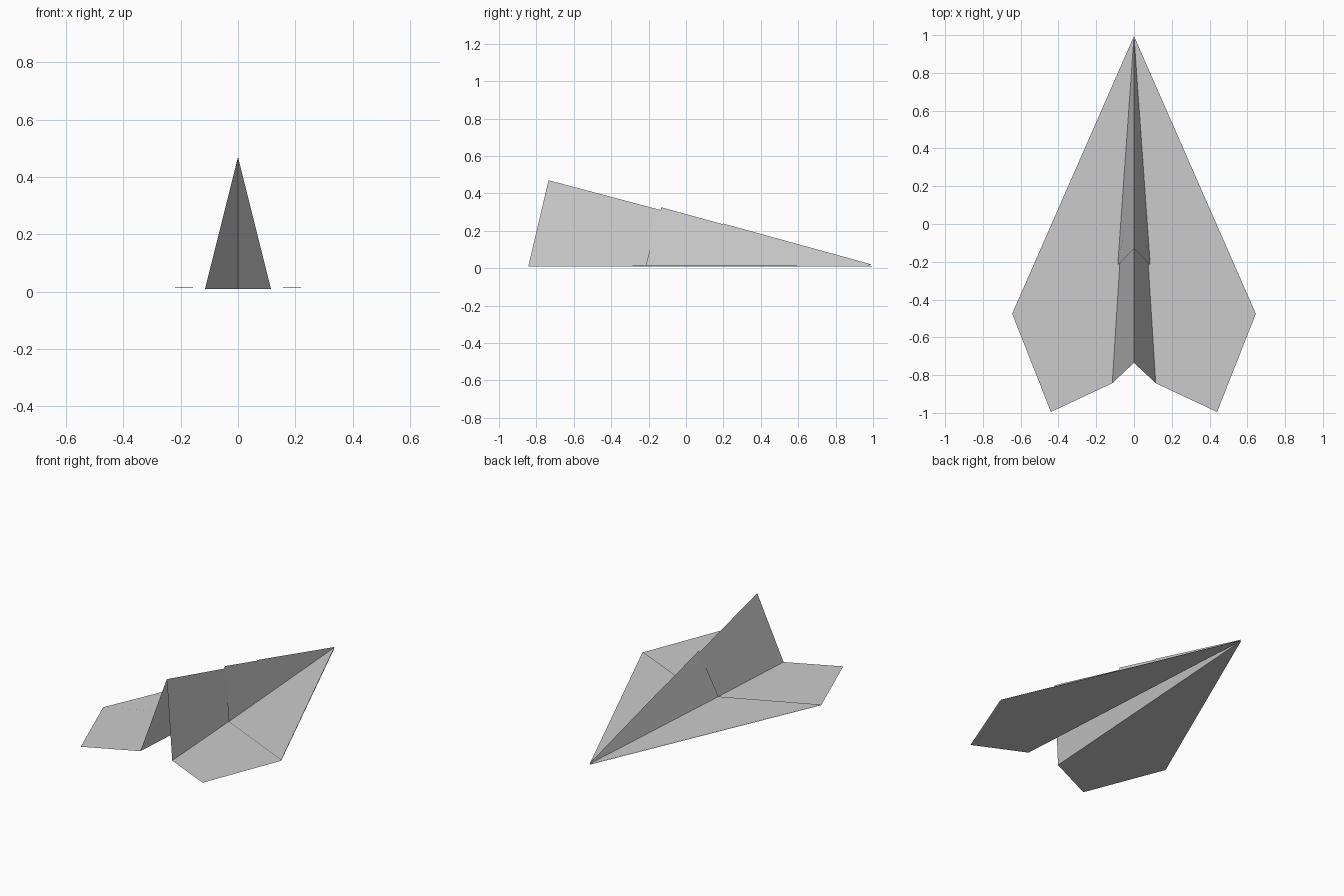
import bpy

if "Cube" in bpy.data.objects:
    bpy.data.objects.remove(bpy.data.objects["Cube"])


def sheet(name, points, faces):
    """Right half of a folded paper layer, mirrored across the centre fold."""
    mesh = bpy.data.meshes.new(name)
    mesh.from_pydata(points, [], faces)
    obj = bpy.data.objects.new(name, mesh)
    bpy.context.collection.objects.link(obj)
    mod = obj.modifiers.new("mirror", 'MIRROR')
    mod.use_clip = True
    mod.merge_threshold = 0.0005
    return obj


# Base sheet: tall centre fold plus the flat wing
sheet("body_sheet", [
    (0, 1.0, 0.010),            # nose
    (0, -0.73, 0.470),          # top of the tail
    (0.115, -0.838, 0.010),     # wing root at the tail
    (0.44, -0.99, 0.010),       # rear wing corner
    (0.645, -0.47, 0.010),      # wing tip
], [(0, 1, 2), (0, 2, 3, 4)])

# Folded-over layer on the front of the wing and centre fold
sheet("folded_flap", [
    (0, 1.0, 0.016),
    (0, -0.127, 0.325),
    (0.084, -0.21, 0.016),
    (0.645, -0.47, 0.014),
], [(0, 1, 2), (0, 2, 3)])

# Small top layer on the nose
sheet("nose_layer", [
    (0, 1.0, 0.019),
    (0, 0.205, 0.238),
    (0.086, -0.21, 0.019),
], [(0, 1, 2)])

# Centre the tail-to-nose length on y = 0
for obj in bpy.data.objects:
    obj.location.y = -0.005
